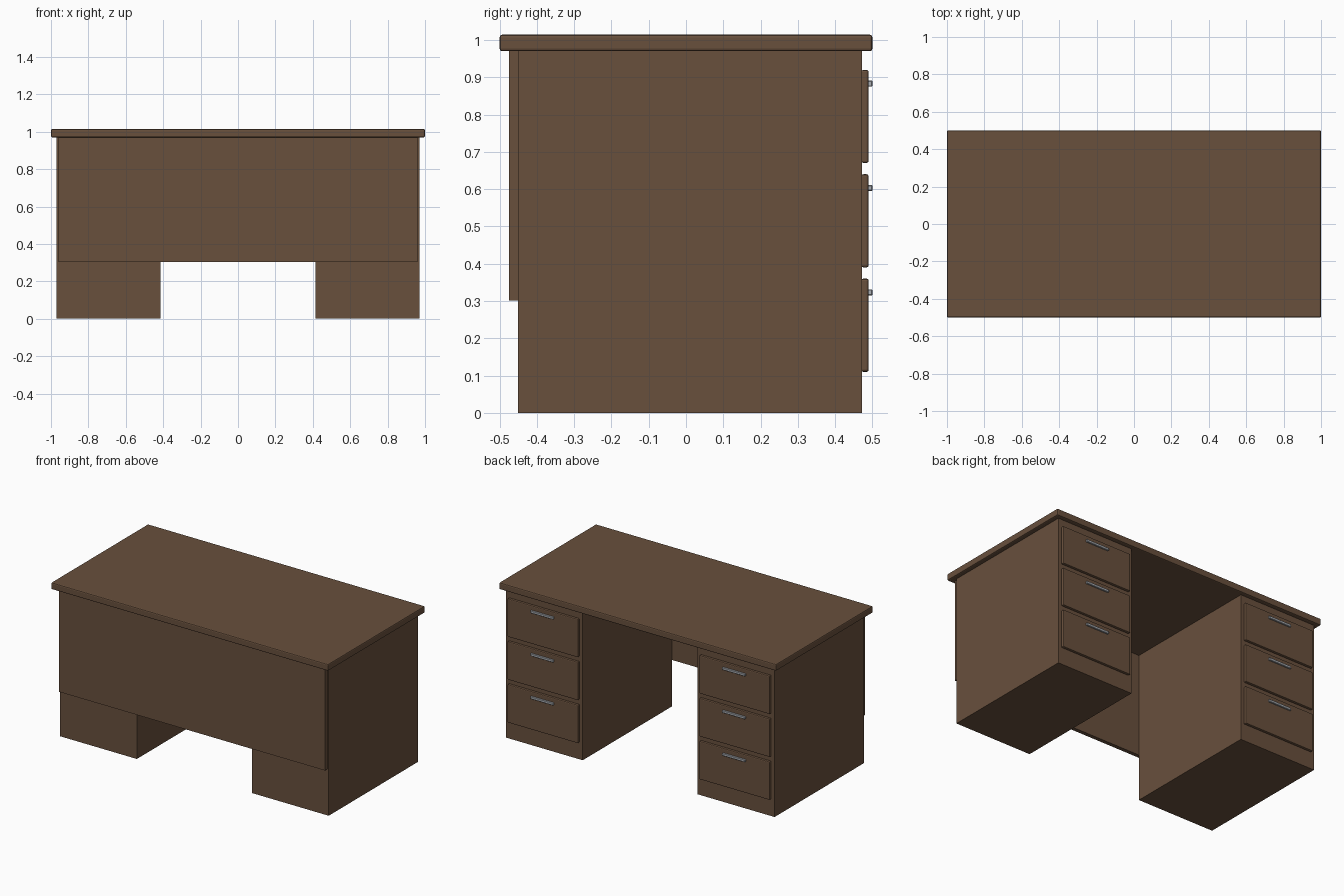
import bpy

if "Cube" in bpy.data.objects:
    bpy.data.objects.remove(bpy.data.objects["Cube"], do_unlink=True)


def material(name, rgb):
    mat = bpy.data.materials.new(name)
    mat.use_nodes = True
    mat.diffuse_color = (*rgb, 1)
    mat.node_tree.nodes["Principled BSDF"].inputs["Base Color"].default_value = (*rgb, 1)
    return mat


wood = material("brown wood", (0.14, 0.08, 0.046))
metal = material("grey metal", (0.4, 0.42, 0.45))


def box(name, low, high, mat, bevel=0, segments=2):
    """Box between two corners, with optional rounded edges."""
    bpy.ops.mesh.primitive_cube_add(size=1, location=[(a + b) / 2 for a, b in zip(low, high)])
    ob = bpy.context.object
    ob.name = name
    ob.scale = [b - a for a, b in zip(low, high)]
    bpy.ops.object.transform_apply(location=False, rotation=False, scale=True)
    ob.data.materials.append(mat)
    if bevel:
        mod = ob.modifiers.new("rounded edges", "BEVEL")
        mod.width = bevel
        mod.segments = segments
    return ob


# Desk top and front modesty panel
box("desk_top", (-1, -0.5, 0.97), (1, 0.5, 1.014), wood, 0.007)
box("modesty_panel", (-0.96, -0.475, 0.302), (0.96, -0.45, 0.97), wood)

# Two pedestals, each with three drawers opening at the back
for side, sx in (("left", 1), ("right", -1)):
    cx = sx * 0.6925
    box(f"{side}_pedestal", (cx - 0.2775, -0.45, 0), (cx + 0.2775, 0.472, 0.97), wood)
    for i in range(3):
        z = 0.11 + 0.28 * i
        box(f"{side}_drawer_{i + 1}", (cx - 0.255, 0.47, z), (cx + 0.255, 0.49, z + 0.25), wood, 0.006)
        box(f"{side}_handle_{i + 1}", (cx - 0.083, 0.488, z + 0.205), (cx + 0.083, 0.5, z + 0.221),
            metal, 0.002, 1)
